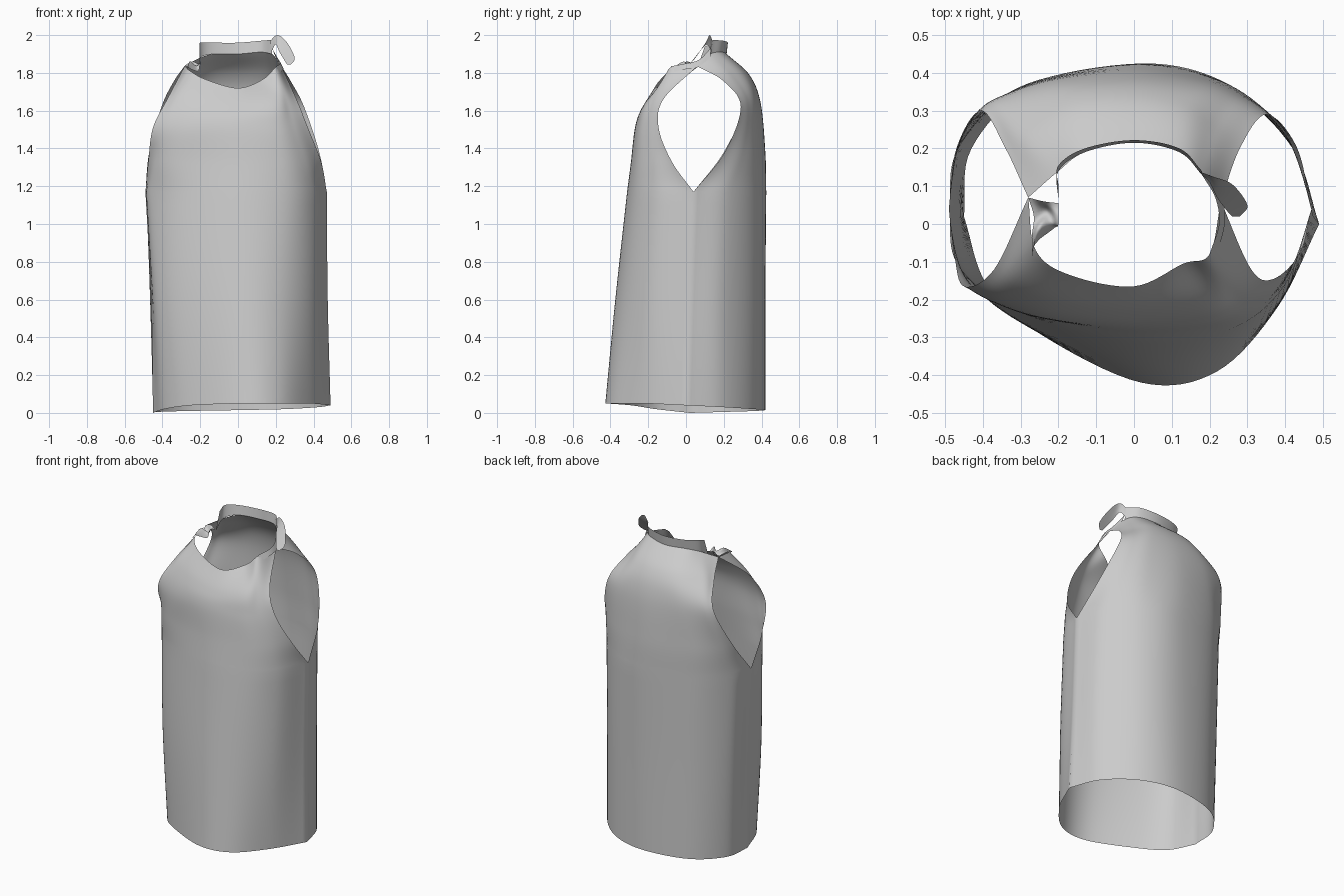
import bpy, bmesh
from mathutils import Vector

cloth = bpy.data.materials.new("grey_cloth")
cloth.diffuse_color = (0.6, 0.6, 0.6, 1)


def spline(pts, n):
    """Smooth curve through the points, n steps per span."""
    p = [Vector(q) for q in pts]
    p = [2 * p[0] - p[1]] + p + [2 * p[-1] - p[-2]]
    out = []
    for i in range(1, len(p) - 2):
        a, b, c, d = p[i - 1:i + 3]
        for k in range(n):
            t = k / n
            out.append(0.5 * (2 * b + (c - a) * t + (2 * a - 5 * b + 4 * c - d) * t * t
                              + (3 * b - a - 3 * c + d) * t ** 3))
    return out + [p[-2]]


def loft(bm, rows, nu=8, nv=8, flip=False):
    """Smooth sheet through rows of control points."""
    fine = [spline(r, nu) for r in rows]
    cols = [spline(c, nv) for c in zip(*fine)]
    g = [[bm.verts.new(v) for v in c] for c in cols]
    for i in range(len(g) - 1):
        for j in range(len(g[0]) - 1):
            f = [g[i][j], g[i + 1][j], g[i + 1][j + 1], g[i][j + 1]]
            bm.faces.new(f[::-1] if flip else f)


def finish(bm, name):
    bmesh.ops.remove_doubles(bm, verts=bm.verts, dist=0.0005)
    me = bpy.data.meshes.new(name)
    bm.to_mesh(me)
    bm.free()
    me.materials.append(cloth)
    for p in me.polygons:
        p.use_smooth = True
    ob = bpy.data.objects.new(name, me)
    bpy.context.collection.objects.link(ob)


def at(z, *xy):
    return [(x, y, z) for x, y in xy]


# front panel: hem, waist, armpit, then armhole rows up to the neckline
front_low = [
    [(-.45, .02, 0), (-.39, -.16, .02), (-.25, -.29, .04), (.02, -.42, .05),
     (.22, -.39, .05), (.38, -.22, .05), (.49, 0, .04)],
    at(.6, (-.46, .02), (-.43, -.15), (-.28, -.27), (0, -.37), (.22, -.34), (.39, -.2), (.475, .02)),
    at(1.17, (-.49, .04), (-.465, -.11), (-.3, -.235), (0, -.31), (.25, -.28), (.40, -.16), (.47, .04)),
]
front_top = [
    front_low[-1],
    at(1.33, (-.475, -.085), (-.42, -.17), (-.28, -.24), (0, -.29), (.23, -.27), (.36, -.19), (.44, -.075)),
    at(1.51, (-.45, -.165), (-.36, -.21), (-.22, -.25), (0, -.27), (.2, -.255), (.3, -.205), (.37, -.145)),
    [(-.37, -.12, 1.67), (-.32, -.165, 1.67), (-.2, -.21, 1.64), (0, -.235, 1.61),
     (.19, -.215, 1.64), (.26, -.17, 1.66), (.31, -.12, 1.66)],
    [(-.28, .07, 1.84), (-.26, -.07, 1.815), (-.17, -.135, 1.765), (0, -.165, 1.72),
     (.13, -.105, 1.765), (.2, -.08, 1.83), (.23, .06, 1.835)],
]
# back panel
back_low = [
    [(-.45, .02, 0), (-.43, .2, .005), (-.27, .36, .01), (.02, .42, .015),
     (.25, .36, .02), (.42, .2, .03), (.49, 0, .04)],
    at(.6, (-.46, .02), (-.45, .2), (-.28, .36), (.02, .42), (.25, .365), (.42, .2), (.475, .02)),
    at(1.17, (-.49, .04), (-.465, .2), (-.3, .36), (.02, .425), (.25, .37), (.41, .22), (.47, .04)),
]
back_top = [
    back_low[-1],
    at(1.38, (-.47, .2), (-.42, .28), (-.27, .375), (0, .42), (.22, .38), (.35, .3), (.43, .205)),
    [(-.405, .3, 1.62), (-.35, .335, 1.63), (-.2, .38, 1.64), (0, .395, 1.64),
     (.18, .37, 1.64), (.28, .33, 1.63), (.35, .29, 1.62)],
    [(-.34, .2, 1.755), (-.29, .25, 1.78), (-.16, .32, 1.79), (0, .335, 1.79),
     (.14, .31, 1.79), (.22, .25, 1.78), (.28, .2, 1.755)],
    [(-.28, .07, 1.84), (-.2, .14, 1.88), (-.13, .19, 1.9), (0, .215, 1.9),
     (.12, .19, 1.91), (.18, .13, 1.9), (.23, .06, 1.835)],
]
bm = bmesh.new()
for rows in (front_low, front_top):
    loft(bm, rows, flip=True)
for rows in (back_low, back_top):
    loft(bm, rows)
bmesh.ops.recalc_face_normals(bm, faces=bm.faces)
finish(bm, "shirt_body")

# standing band at the back of the neck
bm = bmesh.new()
loft(bm, [[(-.2, .06, 1.83), (-.2, .14, 1.88), (-.13, .19, 1.9), (0, .215, 1.9),
           (.12, .19, 1.91), (.18, .13, 1.9)],
          [(-.2, .1, 1.94), (-.2, .155, 1.96), (-.13, .2, 1.96), (0, .222, 1.96),
           (.12, .2, 1.97), (.18, .14, 1.975)]], nv=3)
finish(bm, "neck_band")

# loose curled flap on the right shoulder
bm = bmesh.new()
loft(bm, [[(.17, .14, 1.97), (.21, .125, 2.0), (.26, .105, 1.96), (.30, .05, 1.88), (.28, .02, 1.845)],
          [(.18, .13, 1.92), (.2, .11, 1.95), (.22, .07, 1.91), (.25, .03, 1.86), (.26, .02, 1.845)]], nv=3)
finish(bm, "shoulder_flap")

# narrow strip along the right side of the neckline
bm = bmesh.new()
loft(bm, [[(.18, .13, 1.93), (.215, .07, 1.87), (.225, 0, 1.85), (.2, -.08, 1.835)],
          [(.2, .13, 1.88), (.235, .06, 1.83), (.24, 0, 1.82), (.22, -.08, 1.8)]], nv=3)
finish(bm, "right_neck_strip")

# crumpled strip on the left shoulder
bm = bmesh.new()
loft(bm, [[(-.28, .07, 1.84), (-.24, .06, 1.86), (-.2, .055, 1.84)],
          [(-.265, .02, 1.83), (-.23, .03, 1.82), (-.2, 0, 1.86)],
          [(-.27, -.03, 1.83), (-.25, -.01, 1.86), (-.21, -.01, 1.81)],
          [(-.27, -.09, 1.81), (-.265, -.06, 1.83), (-.25, -.04, 1.82)]], nu=5, nv=5)
finish(bm, "left_shoulder_strip")
